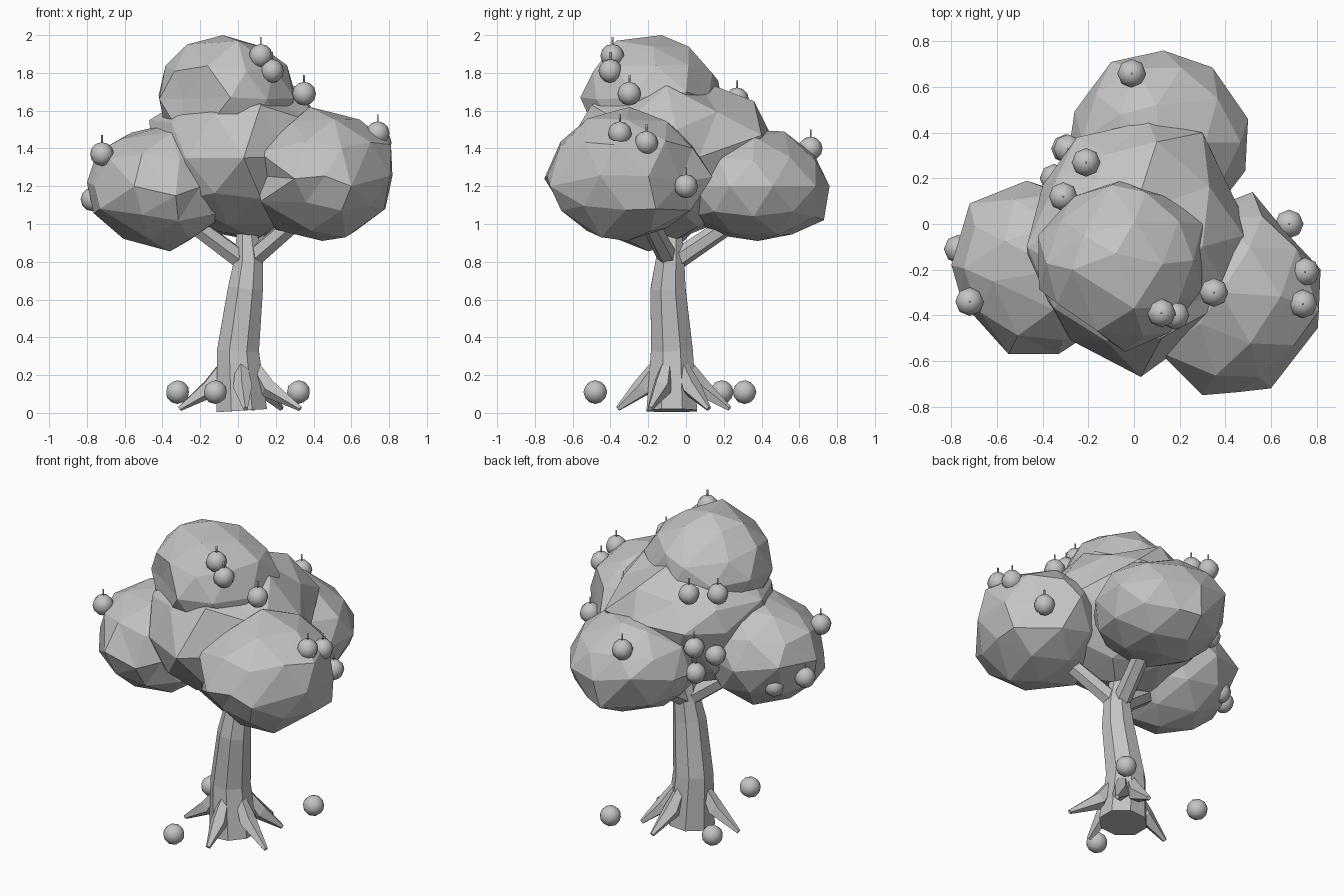
import bpy, bmesh, math, random
from mathutils import Vector, Matrix

random.seed(4)
cube = bpy.data.objects.get("Cube")
if cube:
    bpy.data.objects.remove(cube, do_unlink=True)

GREY = (0.55, 0.55, 0.55, 1)
grey = bpy.data.materials.new("plain_grey")
grey.use_nodes = True
grey.diffuse_color = GREY
grey.node_tree.nodes["Principled BSDF"].inputs["Base Color"].default_value = GREY


def finish(name, bm, smooth=False):
    bmesh.ops.recalc_face_normals(bm, faces=bm.faces)
    for f in bm.faces:
        f.smooth = smooth
    mesh = bpy.data.meshes.new(name)
    bm.to_mesh(mesh)
    bm.free()
    mesh.materials.append(grey)
    obj = bpy.data.objects.new(name, mesh)
    bpy.context.collection.objects.link(obj)
    return obj


def tube(name, points, radii, sides):
    """Faceted limb swept along a path."""
    bm = bmesh.new()
    pts = [Vector(p) for p in points]
    rings = []
    for i, (p, r) in enumerate(zip(pts, radii)):
        tangent = pts[min(i + 1, len(pts) - 1)] - pts[max(i - 1, 0)]
        turn = Vector((0, 0, 1)).rotation_difference(tangent)
        ring = []
        for k in range(sides):
            a = math.tau * (k + 0.5) / sides
            ring.append(bm.verts.new(p + turn @ Vector((r * math.cos(a), r * math.sin(a), 0))))
        rings.append(ring)
    for low, high in zip(rings, rings[1:]):
        for k in range(sides):
            n = (k + 1) % sides
            bm.faces.new((low[k], low[n], high[n], high[k]))
    bm.faces.new(rings[0])
    bm.faces.new(rings[-1])
    return finish(name, bm)


def leaf_clump(name, centre, radii, corners):
    """Faceted ball whose nearest vertices are pulled out to the given corners."""
    bm = bmesh.new()
    bmesh.ops.create_icosphere(bm, subdivisions=2, radius=1)
    c, size = Vector(centre), Vector(radii)
    dirs = {v: v.co.normalized() for v in bm.verts}
    for v, d in dirs.items():
        v.co = c + d * size * random.uniform(0.97, 1.02)
    for _ in range(3):
        for corner in map(Vector, corners):
            offset = corner - c
            aim = Vector(o / s for o, s in zip(offset, size)).normalized()
            near = max(dirs, key=lambda v: dirs[v].dot(aim))
            move = corner - near.co
            for v, d in dirs.items():
                gap = (d - dirs[near]).length
                v.co += move * math.exp(-(gap / 0.38) ** 2)
    return finish(name, bm)


def fruit(name, place, hanging):
    """Small apple, with a stem if it hangs."""
    bm = bmesh.new()
    r = 0.063
    if hanging:
        bmesh.ops.create_uvsphere(bm, u_segments=8, v_segments=6, radius=r)
        bmesh.ops.create_cone(bm, cap_ends=True, segments=5, radius1=0.005, radius2=0.005,
                              depth=0.06, matrix=Matrix.Translation((0, 0, 0.07)))
    else:
        bmesh.ops.create_icosphere(bm, subdivisions=2, radius=r)
    bmesh.ops.translate(bm, verts=bm.verts, vec=place)
    return finish(name, bm, smooth=True)


# Trunk
tube("trunk",
     [(0.02, -0.075, 0.012), (0.0, -0.075, 0.33), (0.04, -0.095, 0.66),
      (0.055, -0.085, 0.8), (0.045, -0.07, 1.0)],
     [0.145, 0.12, 0.1, 0.083, 0.05], 8)

# Roots flare from the trunk to pointed tips
base = Vector((0.01, -0.075, 0))
for i, tip in enumerate([(-0.31, -0.09), (0.04, -0.36), (0.33, -0.19), (0.23, 0.12), (0.08, 0.23)]):
    end = Vector((*tip, 0.022))
    out = (end - base).normalized()
    out.z = 0
    tube(f"root_{i + 1}",
         [base + out * 0.09 + Vector((0, 0, 0.24)), base + out * 0.16 + Vector((0, 0, 0.13)), end],
         [0.035, 0.053, 0.014], 5)

# Branches reach from the trunk top into the leaf clumps
for side, end in {"right": (-0.32, -0.17, 1.06), "left": (0.36, -0.22, 1.06),
                  "back": (0.14, 0.32, 1.06)}.items():
    tube(f"branch_{side}", [(0.045, -0.08, 0.79), end], [0.055, 0.048], 6)

# Leaf clumps
leaf_clump("leaves_middle", (0, -0.1, 1.35), (0.47, 0.5, 0.42),
           [(0.03, -0.67, 1.35), (0.48, -0.05, 1.5), (-0.47, -0.1, 1.55), (0, 0.05, 1.77),
            (0.3, 0.4, 1.47), (0.06, 0.45, 1.47), (0.1, 0.36, 1.65), (-0.25, 0.38, 1.45),
            (-0.4, 0.17, 1.42), (0.1, -0.05, 0.92), (0.3, -0.1, 1.73),
            (0.12, -0.5, 1.63), (0.43, -0.33, 1.53)])
leaf_clump("leaves_top", (-0.06, -0.18, 1.66), (0.37, 0.37, 0.33),
           [(-0.08, -0.13, 2.0), (0, -0.37, 1.97), (-0.27, -0.2, 1.95), (-0.42, -0.05, 1.68),
            (-0.29, -0.36, 1.66), (-0.04, -0.56, 1.67), (0.26, -0.16, 1.84),
            (0.3, 0.0, 1.7), (-0.1, 0.17, 1.76)])
leaf_clump("leaves_right", (-0.42, -0.19, 1.2), (0.37, 0.37, 0.34),
           [(-0.8, -0.18, 1.22), (-0.73, -0.37, 1.08), (-0.72, 0.09, 1.25), (-0.47, 0.19, 1.2),
            (-0.55, -0.57, 1.2), (-0.33, -0.57, 1.15), (-0.36, -0.2, 0.855),
            (-0.32, -0.2, 1.54), (-0.05, -0.3, 1.06), (-0.18, -0.42, 1.36),
            (-0.62, -0.25, 1.45)])
leaf_clump("leaves_left", (0.46, -0.31, 1.26), (0.36, 0.42, 0.34),
           [(0.3, -0.75, 1.24), (0.6, -0.72, 1.2), (0.81, -0.38, 1.42), (0.78, -0.16, 1.08),
            (0.52, 0.14, 1.25), (0.66, -0.03, 1.22), (0.38, -0.3, 1.62), (0.57, -0.45, 0.93),
            (0.2, -0.3, 0.97), (0.11, -0.56, 1.38), (0.12, -0.54, 1.12)])
leaf_clump("leaves_back", (0.11, 0.36, 1.2), (0.39, 0.4, 0.3),
           [(0.13, 0.76, 1.2), (0.1, 0.73, 1.02), (-0.1, 0.71, 1.25), (0.5, 0.46, 1.2),
            (-0.28, 0.36, 1.2), (0.1, 0.38, 0.91), (0.1, 0.52, 1.49)])

# Fruit in the leaves
hanging = [(-0.72, -0.34, 1.37), (-0.77, -0.11, 1.13), (-0.64, 0.02, 1.09),
           (0.12, -0.39, 1.89), (0.18, -0.4, 1.81), (0.35, -0.3, 1.69),
           (0.74, -0.35, 1.48), (0.75, -0.21, 1.43), (0.68, 0.0, 1.2),
           (-0.01, 0.66, 1.4), (-0.21, 0.27, 1.66), (-0.31, 0.12, 1.63),
           (-0.35, 0.2, 1.28), (-0.29, 0.33, 1.36), (-0.3, 0.33, 1.2)]
for i, place in enumerate(hanging):
    fruit(f"hanging_apple_{i + 1}", place, True)

# Fallen fruit around the trunk
for i, (x, y) in enumerate([(-0.12, -0.48), (0.32, 0.31), (-0.32, 0.19)]):
    fruit(f"fallen_apple_{i + 1}", (x, y, 0.11), False)
